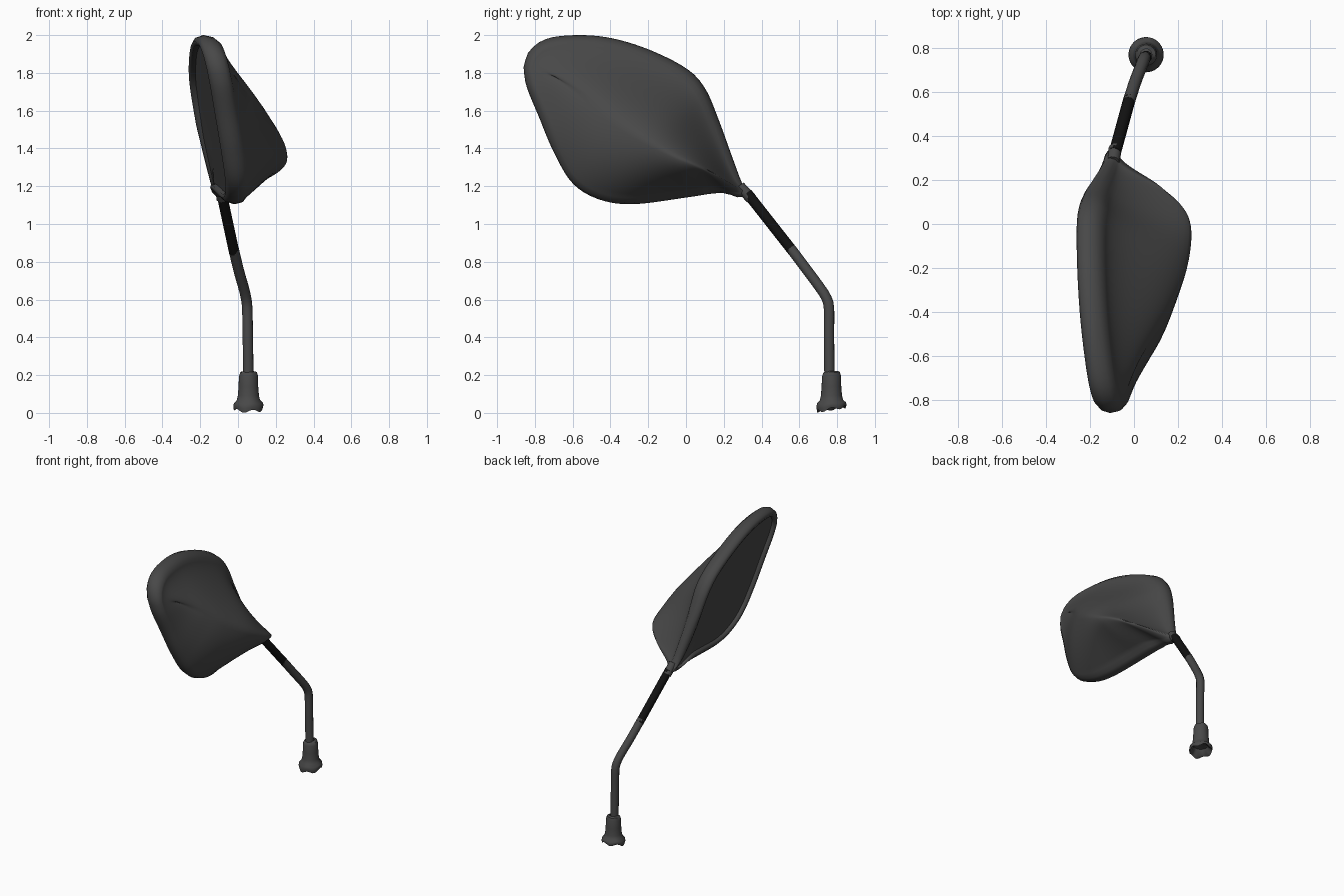
import bpy, bmesh, math
from mathutils import Vector

if "Cube" in bpy.data.objects:
    bpy.data.objects.remove(bpy.data.objects["Cube"])


def material(name, v):
    m = bpy.data.materials.new(name)
    m.diffuse_color = (v, v, v, 1)
    m.use_nodes = True
    m.node_tree.nodes["Principled BSDF"].inputs["Base Color"].default_value = m.diffuse_color
    return m


GREY = material("dark grey plastic", 0.065)
BLACK = material("black rubber", 0.006)


def resample(pts, n):
    """Catmull-Rom through pts, then n+1 points evenly spaced by length."""
    p = [Vector(q) for q in pts]
    p = [2 * p[0] - p[1]] + p + [2 * p[-1] - p[-2]]
    fine = []
    for i in range(1, len(p) - 2):
        a, b, c, d = p[i - 1:i + 3]
        for k in range(12):
            t = k / 12
            fine.append(0.5 * (2 * b + (c - a) * t + (2 * a - 5 * b + 4 * c - d) * t * t
                               + (3 * b - a - 3 * c + d) * t ** 3))
    fine.append(p[-2])
    acc = [0.0]
    for a, b in zip(fine, fine[1:]):
        acc.append(acc[-1] + (b - a).length)
    out, j = [], 0
    for i in range(n + 1):
        s = acc[-1] * i / n
        while j < len(fine) - 2 and acc[j + 1] < s:
            j += 1
        out.append(fine[j].lerp(fine[j + 1], (s - acc[j]) / (acc[j + 1] - acc[j])))
    return out


def finish(ob, mat, angle=60):
    ob.data.materials.clear()
    ob.data.materials.append(mat)
    bpy.ops.object.select_all(action='DESELECT')
    ob.select_set(True)
    bpy.context.view_layer.objects.active = ob
    if ob.type != 'MESH':
        bpy.ops.object.convert(target='MESH')
    bpy.ops.object.shade_smooth_by_angle(angle=math.radians(angle))


def loft(name, rings, mat, angle=60):
    """Skin closed rings of equal length, welding coincident points."""
    n = len(rings[0])
    verts = [tuple(v) for r in rings for v in r]
    faces = []
    for k in range(len(rings) - 1):
        for i in range(n):
            j = (i + 1) % n
            faces.append((k * n + i, (k + 1) * n + i, (k + 1) * n + j, k * n + j))
    me = bpy.data.meshes.new(name)
    me.from_pydata(verts, [], faces)
    bm = bmesh.new()
    bm.from_mesh(me)
    bmesh.ops.remove_doubles(bm, verts=bm.verts, dist=0.0004)
    bm.to_mesh(me)
    bm.free()
    ob = bpy.data.objects.new(name, me)
    bpy.context.collection.objects.link(ob)
    finish(ob, mat, angle)


def tube(name, pts, radius, mat, n=16, radii=None):
    cu = bpy.data.curves.new(name, 'CURVE')
    cu.dimensions = '3D'
    cu.bevel_depth = radius
    cu.bevel_resolution = 4
    cu.use_fill_caps = True
    sp = cu.splines.new('POLY')
    path = resample(pts, n)
    sp.points.add(n)
    for i, q in enumerate(path):
        sp.points[i].co = (*q, 1)
        if radii:
            sp.points[i].radius = radii[0] + (radii[1] - radii[0]) * i / n
    ob = bpy.data.objects.new(name, cu)
    bpy.context.collection.objects.link(ob)
    finish(ob, mat)


# Mirror head outline (y, z) as an upper and a lower edge, and the ridge of the shell
N = 44
upper = resample([(-.86, 1.83), (-.83, 1.915), (-.74, 1.98), (-.58, 2.0), (-.4, 1.985),
                  (-.2, 1.925), (0, 1.825), (.1, 1.72), (.17, 1.56), (.25, 1.34),
                  (.3, 1.21), (.345, 1.15)], N)
lower = resample([(-.86, 1.83), (-.845, 1.73), (-.78, 1.57), (-.7, 1.38), (-.6, 1.215),
                  (-.46, 1.13), (-.28, 1.105), (0, 1.14), (.13, 1.16), (.21, 1.162),
                  (.28, 1.14), (.345, 1.15)], N)
ridge = resample([(-.02, -.7, 1.785), (.035, -.6, 1.715), (.1, -.5, 1.64), (.17, -.38, 1.55),
                  (.235, -.22, 1.45), (.26, -.08, 1.37), (.252, .02, 1.325),
                  (.21, .09, 1.295), (.15, .135, 1.275)], N)
loop = [(upper[i], i, 1) for i in range(N + 1)] + [(lower[i], i, 0) for i in range(N - 1, 0, -1)]


def back_x(y, z):
    return .132 - .125 * y - .22 * z + .038 * max(0, min(1, (y - .15) / .19))


def rim_point(o, i, d, off):
    r = ridge[i].yz
    length = (r - o).length
    p = o.lerp(r, min(d / length, .5))
    thick = 1 - .5 * max(0, min(1, (o.x - .1) / .24))
    return Vector((back_x(*p) + off * thick, p.x, p.y))


def rim_ring(d, off):
    return [rim_point(o, i, d, off) for o, i, _ in loop]


def shell_ring(s):
    ring = []
    for o, i, up in loop:
        a = rim_point(o, i, .035, .12)
        p = a.lerp(ridge[i], s)
        soft = .33 * s + .67 * s * s * (3 - 2 * s)
        full = 1 - (1 - s) ** 2
        u = i / N
        w = 0 if up else min(1, 3 * u) * min(1, 5 * (1 - u))
        p.x = a.x + (ridge[i].x - a.x) * (soft + (full - soft) * w)
        ring.append(p)
    return ring


# Housing: recessed lip, rounded rim and bulging shell
rim = [(.06, .035), (.055, .008), (.035, 0), (.012, .018), (0, .055), (.01, .095), (.035, .12)]
loft("mirror_housing", [rim_ring(*r) for r in rim] + [shell_ring(k / 14) for k in range(1, 15)],
     GREY, 120)

# Flat glass set into the rim
centre = [Vector((back_x(*ridge[i].yz) + .03, ridge[i].y, ridge[i].z)) for _, i, _ in loop]
loft("mirror_glass", [centre, rim_ring(.057, .03)], GREY)

# Neck, rubber sleeve and bent arm
tube("neck", [(-.095, .285, 1.2), (-.09, .31, 1.172), (-.085, .345, 1.135)], .03, GREY, 6, (.95, 1))
tube("rubber_sleeve", [(-.087, .325, 1.162), (-.02, .57, .85)], .028, BLACK, 2)
tube("arm", [(-.024, .555, .87), (.005, .645, .75), (.03, .71, .662), (.043, .745, .605),
             (.049, .757, .55), (.052, .757, .4), (.055, .76, .18)], .028, GREY, 30)

# Base collar, flaring to a slightly uneven hollow foot: (radius, height, waviness)
profile = [(.026, .222, 0), (.044, .214, .3), (.05, .196, .3), (.052, .14, 0), (.056, .09, 0),
           (.062, .067, .1), (.077, .052, .3), (.08, .035, .6), (.076, .02, 1),
           (.06, .03, 1), (.045, .06, 0), (0, .07, 0)]
S = 40
rings = []
for r, z, w in profile:
    rings.append([Vector((.055 + r * math.cos(a), .77 + r * math.sin(a),
                          z + w * (.008 * math.cos(5 * a) + .012 * math.sin(a))))
                  for a in (2 * math.pi * k / S for k in range(S))])
loft("base_collar", rings, GREY, 45)
